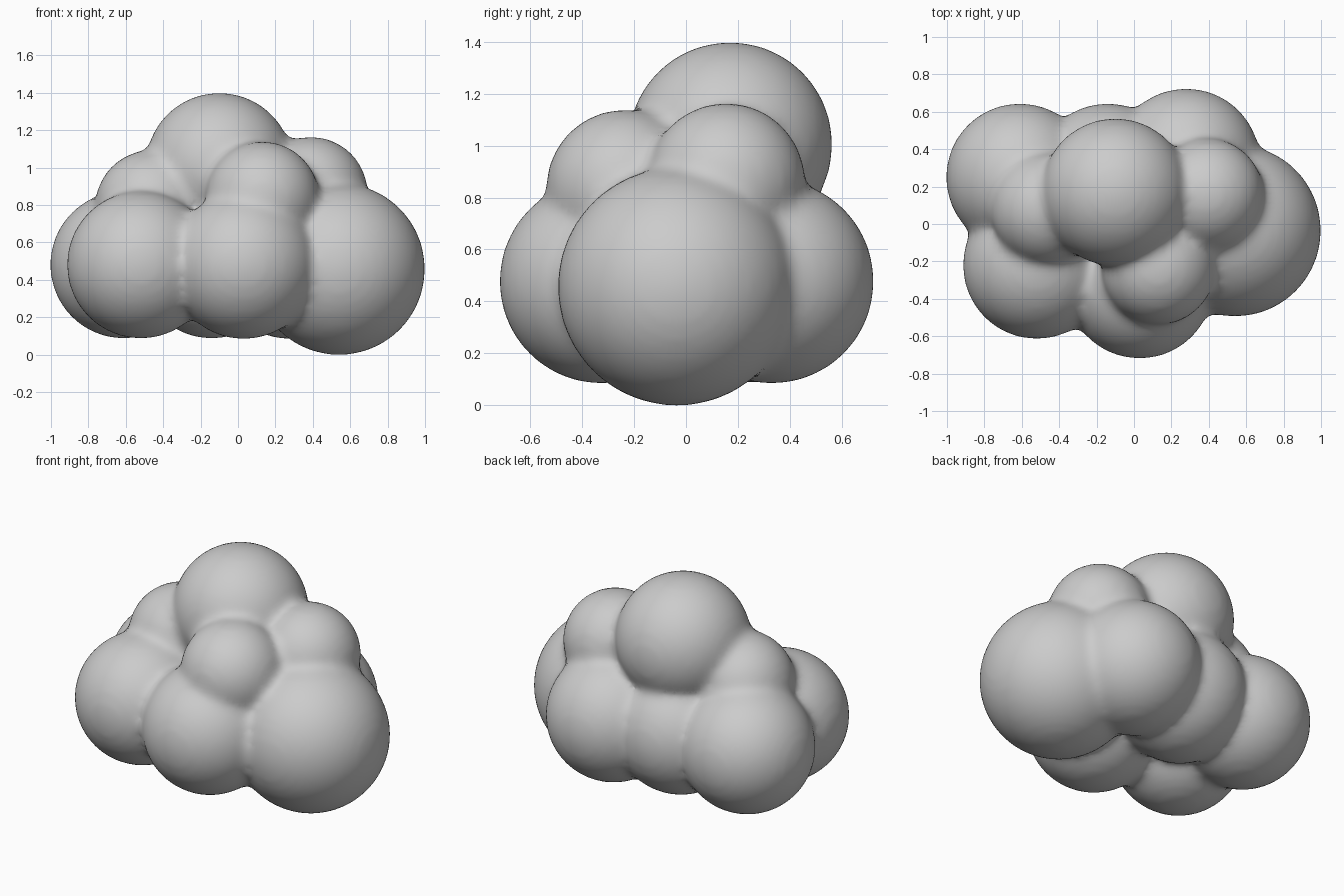
import bpy, bmesh
from mathutils import Matrix

if "Cube" in bpy.data.objects:
    bpy.data.objects.remove(bpy.data.objects["Cube"])

# Puffs of the cloud: x, y, z, radius
puffs = [
    (0.54, -0.035, 0.457, 0.455),   # big right
    (-0.52, -0.22, 0.48, 0.39),     # front left
    (-0.61, 0.25, 0.48, 0.39),      # back left
    (0.03, -0.325, 0.477, 0.39),    # front centre
    (0.28, 0.33, 0.477, 0.39),      # back right
    (-0.14, 0.25, 0.48, 0.39),      # back centre
    (-0.10, 0.17, 1.005, 0.39),     # top
    (0.39, 0.155, 0.86, 0.30),      # upper right
    (0.13, -0.235, 0.835, 0.30),    # upper front
    (-0.46, 0.08, 0.79, 0.30),      # upper left
]
SHRINK = 0.005  # allowance for the smoothing

bm = bmesh.new()
for x, y, z, r in puffs:
    bmesh.ops.create_icosphere(bm, subdivisions=5, radius=r + SHRINK,
                               matrix=Matrix.Translation((x, y, z)))
mesh = bpy.data.meshes.new("cloud")
bm.to_mesh(mesh)
bm.free()
cloud = bpy.data.objects.new("cloud", mesh)
bpy.context.collection.objects.link(cloud)

# Fuse the puffs into one skin and soften the creases
remesh = cloud.modifiers.new("fuse", 'REMESH')
remesh.mode = 'VOXEL'
remesh.voxel_size = 0.025
remesh.use_smooth_shade = True
soften = cloud.modifiers.new("soften", 'SMOOTH')
soften.factor = 0.5
soften.iterations = 14
